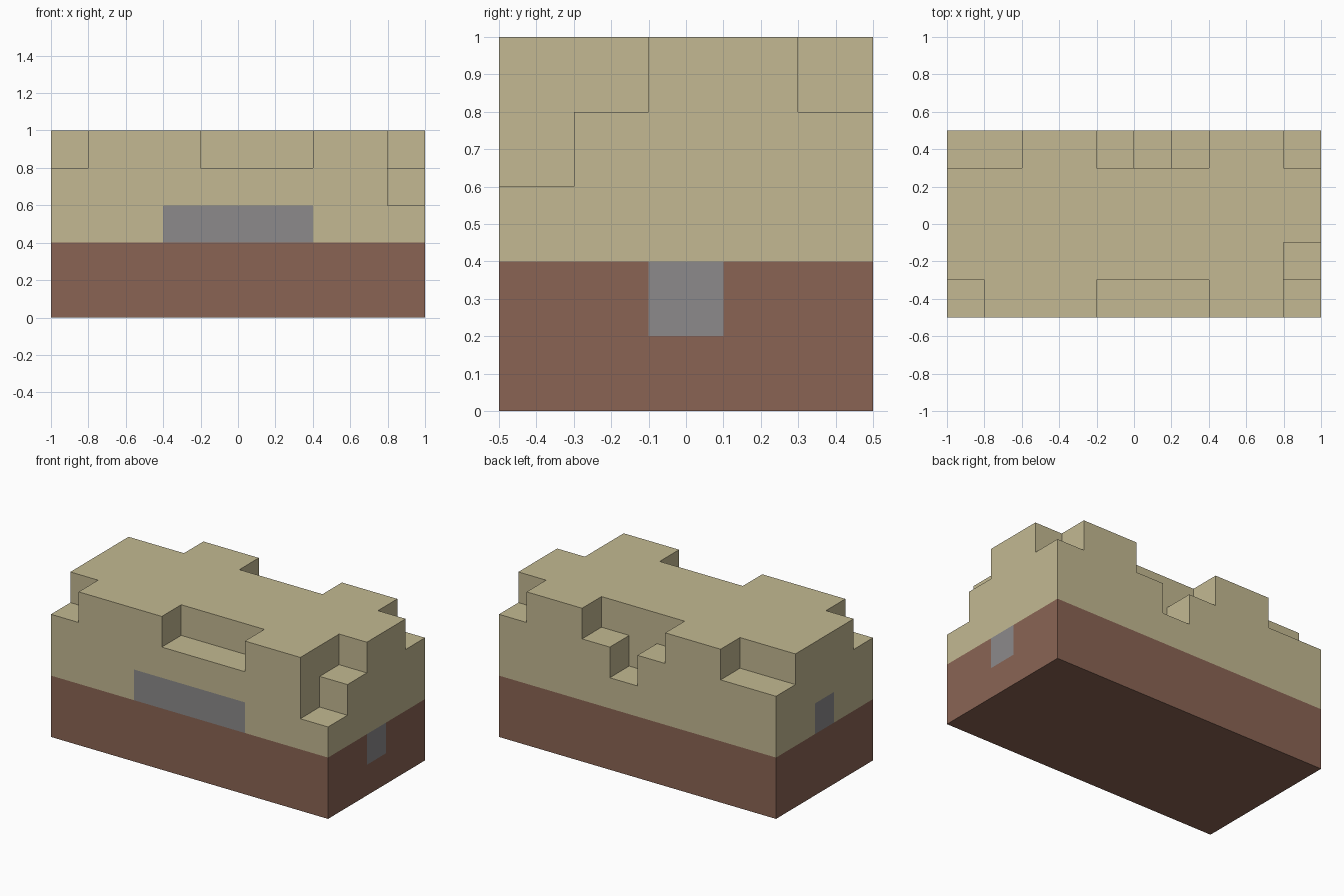
import bpy, bmesh
from mathutils import Vector

cube = bpy.data.objects.get("Cube")
if cube:
    bpy.data.objects.remove(cube, do_unlink=True)

STEP = 0.2
SIZE = (10, 5, 5)          # block counts along x, y, z


def linear(c):
    c /= 255
    return c / 12.92 if c <= 0.04045 else ((c + 0.055) / 1.055) ** 2.4


def material(name, rgb):
    m = bpy.data.materials.new(name)
    m.use_nodes = True
    col = (*[linear(c) for c in rgb], 1)
    m.diffuse_color = col
    bsdf = m.node_tree.nodes["Principled BSDF"]
    bsdf.inputs["Base Color"].default_value = col
    bsdf.inputs["Roughness"].default_value = 0.9
    return m


SAND, SOIL, STONE = range(3)
materials = [material("sand_tan", (195, 185, 146)),
             material("soil_brown", (138, 100, 84)),
             material("stone_grey", (140, 138, 139))]

# Eroded columns along the rim: (column, row) -> blocks missing from the top
notches = {(0, 0): 1, (9, 0): 2, (9, 1): 1, (0, 4): 1, (1, 4): 1, (9, 4): 1,
           (5, 4): 2}
for i in (4, 5, 6):
    notches[i, 0] = 1
    notches.setdefault((i, 4), 1)


def filled(i, j, k):
    inside = 0 <= i < SIZE[0] and 0 <= j < SIZE[1]
    return inside and 0 <= k < SIZE[2] - notches.get((i, j), 0)


def colour(cell, axis, sign):
    """Soil below, sand above, stone slabs flush in the front and the ends."""
    i, j, k = cell
    if axis == 1 and sign < 0 and 3 <= i <= 6 and k == 2:
        return STONE
    if axis == 0 and j == 2:
        if (sign > 0 and i == 9 and k == 1) or (sign < 0 and i == 0 and k == 2):
            return STONE
    return SOIL if k < 2 else SAND


def add_side(bm, cell, axis, sign):
    u, v = (axis + 1) % 3, (axis + 2) % 3
    corners = []
    for a, b in ((0, 0), (1, 0), (1, 1), (0, 1))[::sign]:
        p = Vector(cell)
        p[axis] += sign > 0
        p[u] += a
        p[v] += b
        p -= Vector((SIZE[0] / 2, SIZE[1] / 2, 0))
        corners.append(bm.verts.new(p * STEP))
    bm.faces.new(corners).material_index = colour(cell, axis, sign)


# Outer shell of the blocky ledge
bm = bmesh.new()
cells = [(i, j, k) for i in range(SIZE[0]) for j in range(SIZE[1])
         for k in range(SIZE[2]) if filled(i, j, k)]
for cell in cells:
    for axis in range(3):
        for sign in (-1, 1):
            neighbour = list(cell)
            neighbour[axis] += sign
            if not filled(*neighbour):
                add_side(bm, cell, axis, sign)

# Weld and merge coplanar faces of one colour
bmesh.ops.remove_doubles(bm, verts=bm.verts[:], dist=0.001)
bmesh.ops.dissolve_limit(bm, angle_limit=0.01, verts=bm.verts[:],
                         edges=bm.edges[:], delimit={'MATERIAL'})
mesh = bpy.data.meshes.new("stepped_ledge")
bm.to_mesh(mesh)
bm.free()
for m in materials:
    mesh.materials.append(m)
ledge = bpy.data.objects.new("stepped_ledge", mesh)
bpy.context.collection.objects.link(ledge)
